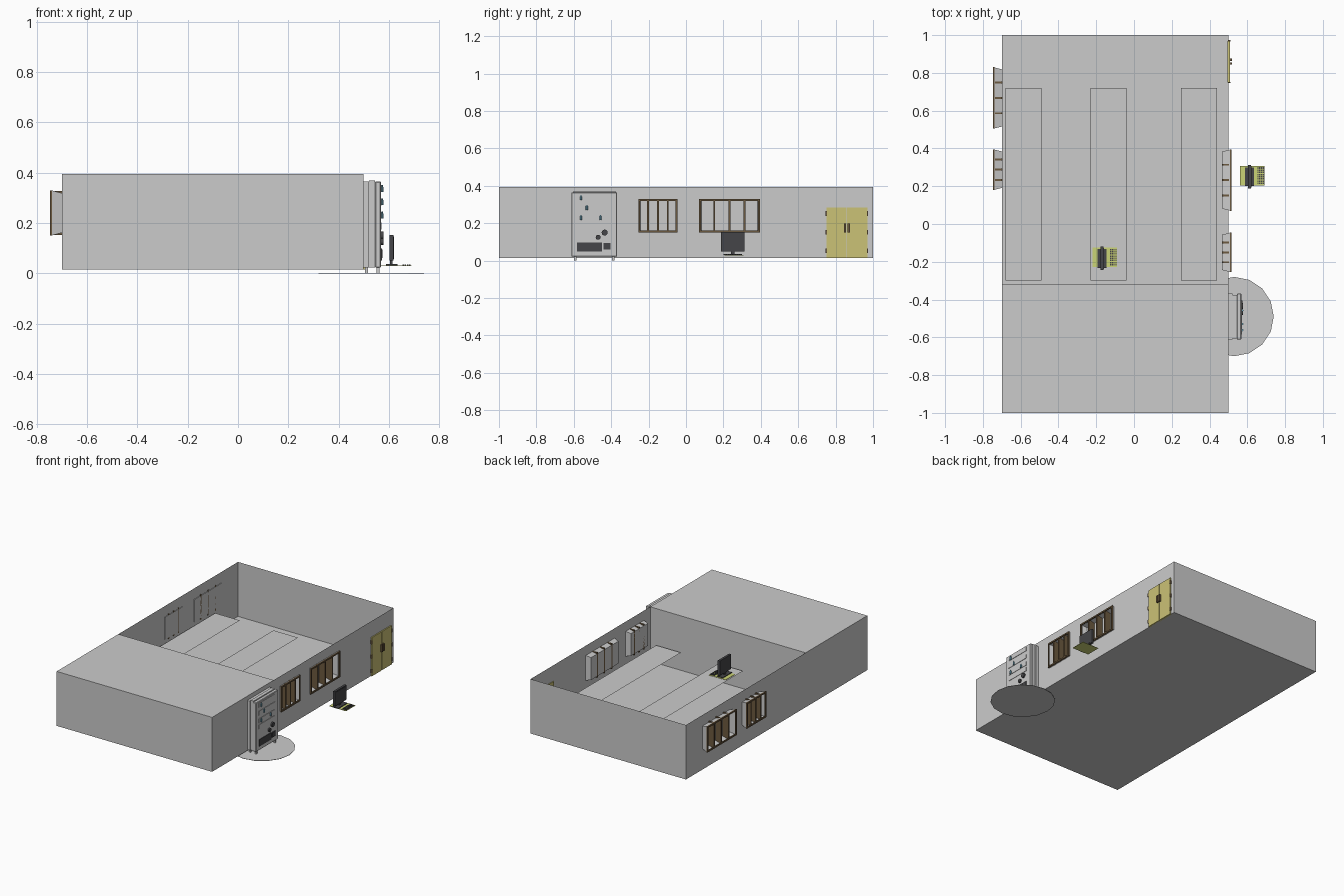
import bpy, bmesh, math
from mathutils import Matrix

if "Cube" in bpy.data.objects:
    bpy.data.objects.remove(bpy.data.objects["Cube"])


def mat(name, r, g, b):
    m = bpy.data.materials.new(name)
    m.diffuse_color = (r, g, b, 1)
    m.use_nodes = True
    m.node_tree.nodes["Principled BSDF"].inputs["Base Color"].default_value = m.diffuse_color
    return m


YELLOW = mat("yellow", 0.60, 0.54, 0.18)
GREEN = mat("yellow_green", 0.60, 0.66, 0.18)
BROWN = mat("brown", 0.15, 0.10, 0.05)
DARK = mat("dark", 0.06, 0.06, 0.065)
BLUE = mat("blue", 0.18, 0.42, 0.55)


def finish(name, bm, m=None):
    me = bpy.data.meshes.new(name)
    bm.to_mesh(me)
    bm.free()
    ob = bpy.data.objects.new(name, me)
    bpy.context.collection.objects.link(ob)
    if m:
        me.materials.append(m)
    return ob


def box(name, x, y, z, m=None, bevel=0):
    bm = bmesh.new()
    bmesh.ops.create_cube(bm, size=1)
    for v in bm.verts:
        v.co = [a[0] + (c + 0.5) * (a[1] - a[0]) for a, c in zip((x, y, z), v.co)]
    if bevel:
        bmesh.ops.bevel(bm, geom=bm.edges[:], offset=bevel, segments=1, affect='EDGES')
    return finish(name, bm, m)


def quads(name, rows, m=None):
    bm = bmesh.new()
    for row in rows:
        bm.faces.new([bm.verts.new(p) for p in row])
    bmesh.ops.remove_doubles(bm, verts=bm.verts[:], dist=1e-5)
    return finish(name, bm, m)


def flat(x0, x1, y0, y1, z):
    return [(x0, y0, z), (x1, y0, z), (x1, y1, z), (x0, y1, z)]


def cylinder(name, centre, r, depth, m=None, sides=16, axis='Z'):
    bm = bmesh.new()
    rot = Matrix.Rotation(math.pi / 2, 4, 'Y') if axis == 'X' else Matrix()
    bmesh.ops.create_cone(bm, cap_ends=True, segments=sides, radius1=r, radius2=r,
                          depth=depth, matrix=Matrix.Translation(centre) @ rot)
    return finish(name, bm, m)


# Room: single-skin floor, roof over the front part, end walls and partition
XL, XR, Z0, Z1, YP = -0.7, 0.5, 0.015, 0.395, -0.32
W0, W1 = 0.15, 0.33
quads("floor", [flat(XL, XR, -1, 1, Z0)])
quads("roof", [flat(XL, XR, -1, YP, Z1)])
for name, y in (("front_wall", -1), ("partition_wall", YP), ("back_wall", 1)):
    quads(name, [[(XL, y, Z0), (XR, y, Z0), (XR, y, Z1), (XL, y, Z1)]])


# Side walls with window openings
def side_wall(name, x, holes, inset):
    rows, y = [], -1

    def add(a, b, c, d):
        rows.append([(x, a, c), (x, b, c), (x, b, d), (x, a, d)])
    for a, b in holes:
        a, b = a + inset, b - inset
        add(y, a, Z0, Z1)
        add(a, b, Z0, W0 + inset)
        add(a, b, W1 - inset, Z1)
        y = b
    add(y, 1, Z0, Z1)
    quads(name, rows)


# Window: tapered shell with closed narrow end, outer frame and dividing fins
def window(name, xo, xi, y0, y1):
    def ring(x, i):
        return [(x, y0 + i, W0 + i), (x, y1 - i, W0 + i), (x, y1 - i, W1 - i), (x, y0 + i, W1 - i)]
    a, b = ring(xo, 0), ring(xi, 0.012)
    quads(name + "_shell",
          [[a[k], a[(k + 1) % 4], b[(k + 1) % 4], b[k]] for k in range(4)] + [b])
    t, fx = 0.01, (xo - 0.004, xo + 0.004)
    for z in (W0, W1 - t):
        box(name + "_rail", fx, (y0, y1), (z, z + t), BROWN)
    for y in (y0, y1 - t):
        box(name + "_stile", fx, (y, y + t), (W0, W1), BROWN)
    lo, hi = sorted((xo, xi))
    for k in (1, 2, 3):
        y = y0 + (y1 - y0) * k / 4
        box(name + "_fin", (lo, hi), (y - 0.005, y + 0.005), (W0 + 0.002, W1 - 0.002), BROWN)


right_holes = [(-0.255, -0.045), (0.07, 0.395)]
left_holes = [(0.18, 0.395), (0.505, 0.83)]
side_wall("right_wall", XR, right_holes, 0.004)
side_wall("left_wall", XL, left_holes, 0.011)
for h in right_holes:
    window("right_window", 0.512, 0.465, *h)
for h in left_holes:
    window("left_window", -0.743, -0.697, *h)

# Long desk tops
for x in (-0.68, -0.23, 0.25):
    quads("desk_top", [flat(x, x + 0.19, -0.3, 0.72, 0.15)])

# Double door with hinges and handles
for s in (-1, 1):
    ys = sorted((0.86 + s * 0.001, 0.86 + s * 0.11))
    box("door_leaf", (0.494, 0.508), ys, (Z0, 0.285), YELLOW)
    ys = sorted((0.86 + s * 0.004, 0.86 + s * 0.016))
    box("door_handle", (0.508, 0.52), ys, (0.15, 0.2), BROWN)
    for z in (0.04, 0.14, 0.24):
        ys = sorted((0.86 + s * 0.107, 0.86 + s * 0.114))
        box("door_hinge", (0.497, 0.511), ys, (z, z + 0.025), BROWN)

# Vending machine on a round base disc
cylinder("ground_disc", (0.53, -0.49, 0.001), 0.21, 0.002, sides=16)
box("machine_body", (0.5, 0.522), (-0.612, -0.368), (0.022, 0.365))
box("machine_middle", (0.522, 0.545), (-0.605, -0.375), (0.022, 0.37))
box("machine_front", (0.545, 0.568), (-0.612, -0.368), (0.022, 0.365), bevel=0.003)
for x in (0.505, 0.55):
    for y in (-0.6, -0.395):
        box("machine_foot", (x, x + 0.012), (y, y + 0.014), (0, 0.022))
for z in (0.325, 0.27, 0.217, 0.175):
    box("shelf_panel", (0.566, 0.571), (-0.585, -0.408), (z, z + 0.027))
for y, z in ((-0.562, 0.325), (-0.53, 0.272), (-0.562, 0.219), (-0.457, 0.219)):
    cylinder("bottle", (0.573, y, z + 0.009), 0.006, 0.02, BLUE, 10)
    cylinder("bottle_neck", (0.573, y, z + 0.022), 0.003, 0.008, BLUE, 8)
box("delivery_slot", (0.566, 0.572), (-0.582, -0.448), (0.05, 0.098), DARK)
box("keypad", (0.566, 0.574), (-0.44, -0.405), (0.06, 0.095), DARK)
cylinder("large_knob", (0.572, -0.435, 0.15), 0.016, 0.012, DARK, 16, 'X')
cylinder("small_knob", (0.572, -0.47, 0.125), 0.013, 0.012, DARK, 16, 'X')


# Computer set: mat, monitor, stand and keyboard
def computer(dx, dy, dz):
    def part(name, x, y, z, m=None):
        box(name, (x[0] + dx, x[1] + dx), (y[0] + dy, y[1] + dy), (z[0] + dz, z[1] + dz), m)
    part("desk_mat", (0.56, 0.65), (0.205, 0.308), (0.029, 0.031), GREEN)
    part("monitor_base", (0.588, 0.634), (0.2, 0.3), (0.031, 0.036), DARK)
    part("monitor_neck", (0.604, 0.614), (0.24, 0.26), (0.036, 0.06), DARK)
    part("monitor_panel", (0.603, 0.619), (0.188, 0.312), (0.05, 0.152), DARK)
    part("monitor_screen", (0.619, 0.621), (0.194, 0.306), (0.056, 0.146), DARK)
    part("keyboard", (0.65, 0.69), (0.205, 0.308), (0.028, 0.031), GREEN)
    for i in range(4):
        for j in range(8):
            x, y = 0.654 + i * 0.009, 0.212 + j * 0.0115
            part("key", (x, x + 0.006), (y, y + 0.008), (0.031, 0.034), DARK)


computer(0, 0, 0)
computer(-0.78, -0.432, 0.122)
